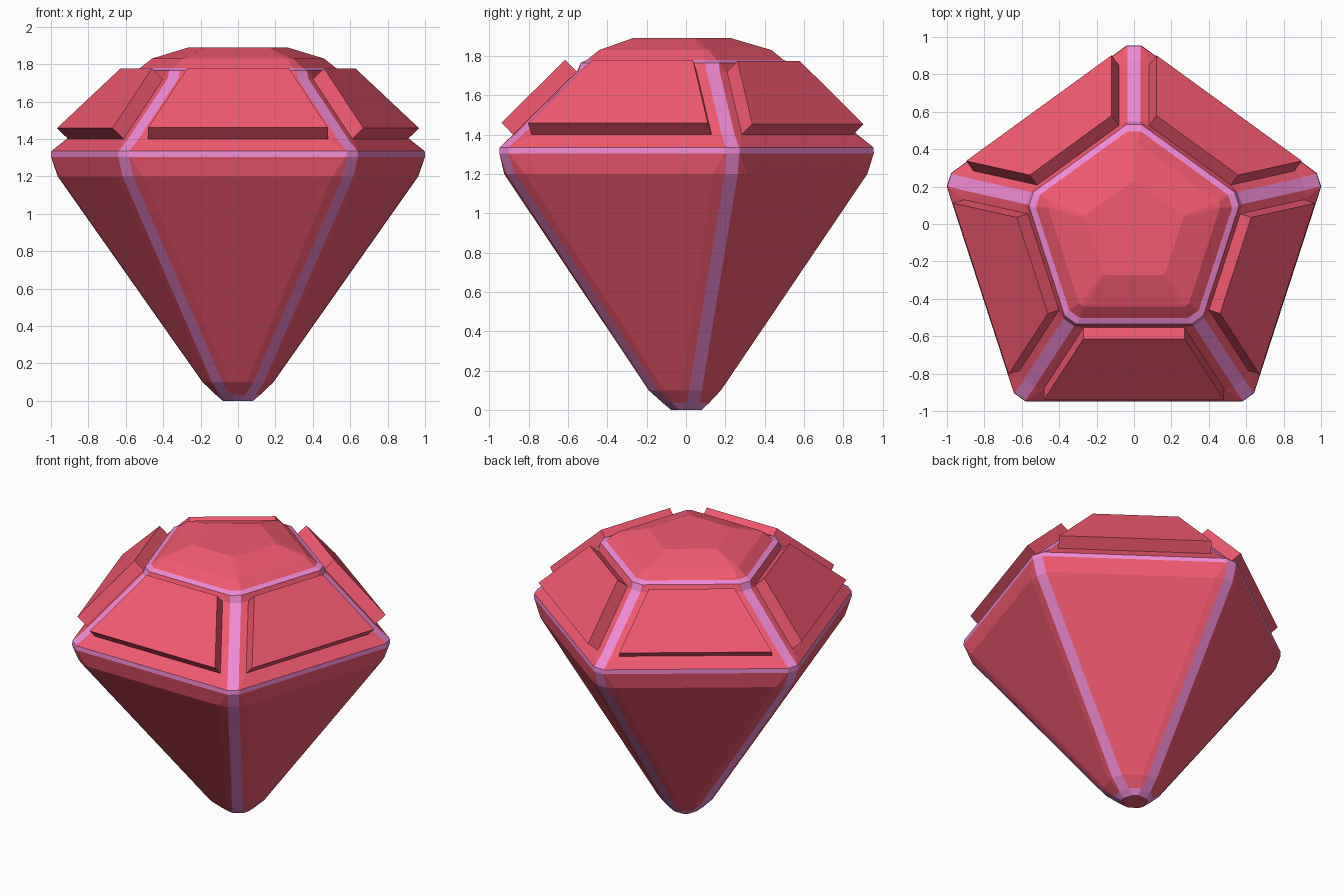
import bpy, bmesh
from math import sin, cos, pi, radians
from mathutils import Vector

if "Cube" in bpy.data.objects:
    bpy.data.objects.remove(bpy.data.objects["Cube"])


def material(name, color):
    m = bpy.data.materials.new(name)
    m.diffuse_color = color
    m.use_nodes = True
    m.node_tree.nodes["Principled BSDF"].inputs["Base Color"].default_value = m.diffuse_color
    return m


# Levels from tip to table:
# z, sharp-corner radius, centre y, corner trim along side, half strip width, strip depth
LEVELS = [
    (0.00, 0.100, 0.005, 0.048, 0.030, 0.025),   # tip
    (0.035, 0.145, 0.000, 0.052, 0.035, 0.028),
    (0.10, 0.222, -0.010, 0.085, 0.035, 0.034),  # pavilion start
    (1.20, 1.044, -0.080, 0.110, 0.035, 0.042),  # pavilion end
    (1.305, 1.068, -0.085, 0.050, 0.035, 0.028), # girdle band
    (1.335, 1.066, -0.085, 0.050, 0.035, 0.028),
    (1.40, 0.988, -0.080, 0.100, 0.035, 0.036),  # crown panel base
    (1.72, 0.630, -0.045, 0.100, 0.035, 0.036),
    (1.765, 0.606, -0.045, 0.050, 0.035, 0.028), # table ring
    (1.78, 0.566, -0.045, 0.048, 0.032, 0.026),
    (1.83, 0.490, -0.045, 0.022, 0.012, 0.010),  # table dome
    (1.89, 0.280, -0.045, 0.010, 0.005, 0.005),
]
STRIP_BANDS = {0, 4, 8}      # bands that are coloured all the way round
LAST_CORNER_BAND = 8         # corner strips stop at the table ring
PANEL_BAND = 6               # crown band whose faces are raised


def ring(bm, z, r, cy, trim, half, depth):
    verts = []
    for k in range(5):
        a = pi / 2 + k * 2 * pi / 5
        out = Vector((cos(a), sin(a), 0))
        side = Vector((-sin(a), cos(a), 0))
        c54, s54 = cos(radians(54)), sin(radians(54))
        centre = Vector((0, cy, z))
        for rad, tan in ((r - trim * c54, -trim * s54), (r - depth, -half),
                         (r - depth, half), (r - trim * c54, trim * s54)):
            verts.append(bm.verts.new(centre + out * rad + side * tan))
    return verts


# Faceted body with coloured edge strips
bm = bmesh.new()
rings = [ring(bm, *lv) for lv in LEVELS]
panels = []
for b in range(len(rings) - 1):
    lo, hi = rings[b], rings[b + 1]
    for i in range(20):
        j = (i + 1) % 20
        f = bm.faces.new((lo[i], lo[j], hi[j], hi[i]))
        corner = i % 4 == 1 and b <= LAST_CORNER_BAND
        f.material_index = 1 if corner or b in STRIP_BANDS else 0
        if b == PANEL_BAND and i % 4 == 3:
            panels.append(f)
bm.faces.new(list(reversed(rings[0])))
bm.faces.new(rings[-1])
bm.normal_update()

# Raised crown panels
for f in panels:
    n = f.normal.copy()
    new = bmesh.ops.extrude_discrete_faces(bm, faces=[f])["faces"][0]
    bmesh.ops.translate(bm, verts=new.verts, vec=n * 0.085)
bmesh.ops.recalc_face_normals(bm, faces=bm.faces)

mesh = bpy.data.meshes.new("gem")
bm.to_mesh(mesh)
bm.free()
mesh.materials.append(material("gem_red", (0.89, 0.10, 0.16, 1)))
mesh.materials.append(material("edge_pink", (0.87, 0.26, 0.68, 1)))
gem = bpy.data.objects.new("gem", mesh)
bpy.context.collection.objects.link(gem)
